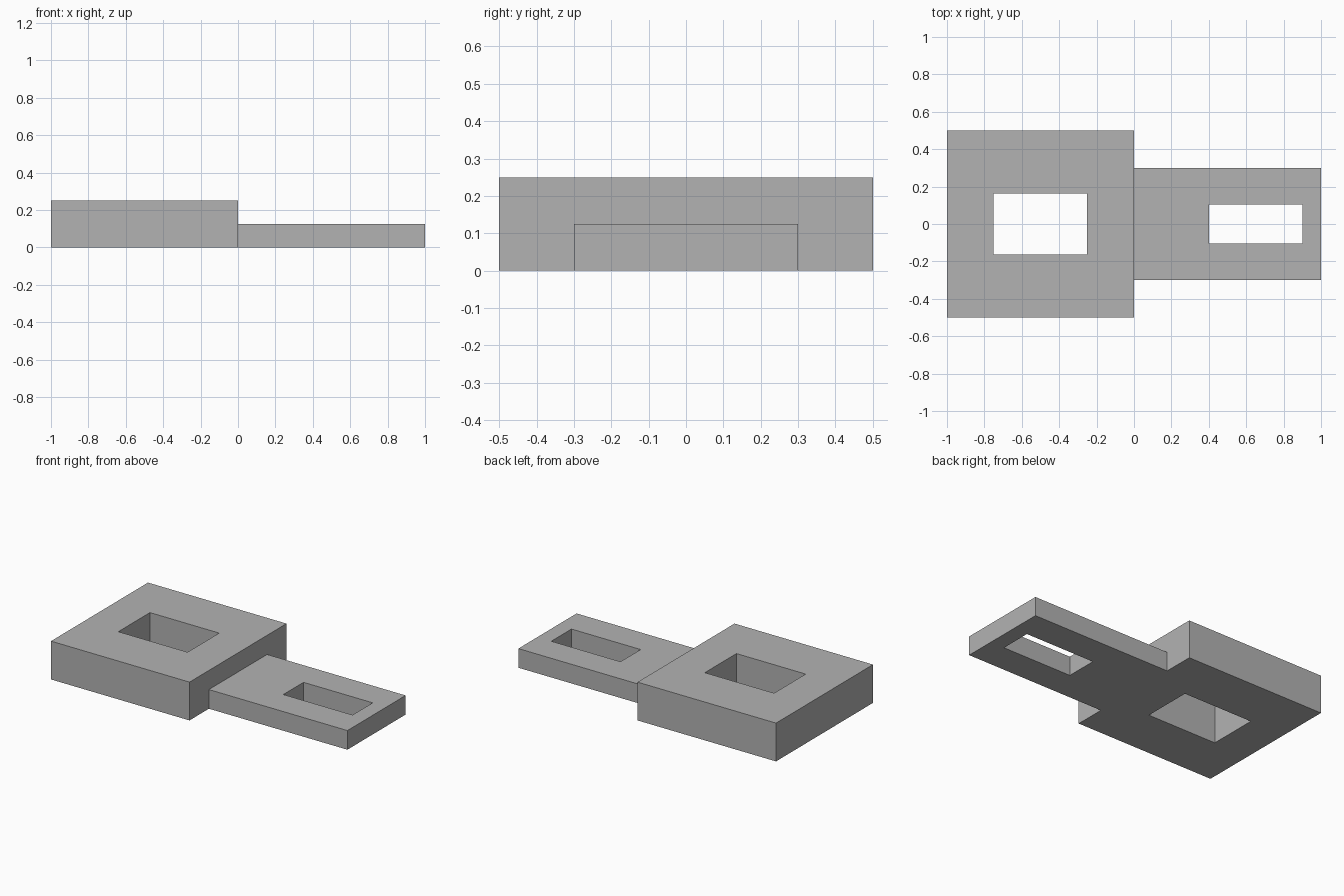
import bpy
import bmesh

if "Cube" in bpy.data.objects:
    bpy.data.objects.remove(bpy.data.objects["Cube"], do_unlink=True)

# Single matte grey for the whole model
grey = bpy.data.materials.new("plain_grey")
grey.use_nodes = True
colour = (0.45, 0.45, 0.45, 1)
grey.diffuse_color = colour
grey.node_tree.nodes["Principled BSDF"].inputs["Base Color"].default_value = colour


def rectangle(bm, x0, x1, half_y, z):
    corners = [(x0, -half_y), (x1, -half_y), (x1, half_y), (x0, half_y)]
    return [bm.verts.new((x, y, z)) for x, y in corners]


def holed_plate(name, outer, hole, height):
    """Flat plate on the ground with a rectangular through-hole."""
    bm = bmesh.new()
    out_low, out_top = (rectangle(bm, *outer, z) for z in (0, height))
    in_low, in_top = (rectangle(bm, *hole, z) for z in (0, height))
    for i in range(4):
        j = (i + 1) % 4
        for a, b in ((out_low, out_top), (out_top, in_top),
                     (in_top, in_low), (in_low, out_low)):
            bm.faces.new((a[i], a[j], b[j], b[i]))
    bmesh.ops.recalc_face_normals(bm, faces=bm.faces)
    mesh = bpy.data.meshes.new(name)
    bm.to_mesh(mesh)
    bm.free()
    mesh.materials.append(grey)
    obj = bpy.data.objects.new(name, mesh)
    bpy.context.collection.objects.link(obj)
    return obj


# Thick square plate and the thinner, narrower plate beside it
holed_plate("thick_plate", (-1, 0, 0.5), (-0.75, -0.25, 0.163), 0.25)
holed_plate("thin_plate", (0, 1, 0.3), (0.4, 0.9, 0.104), 0.125)
